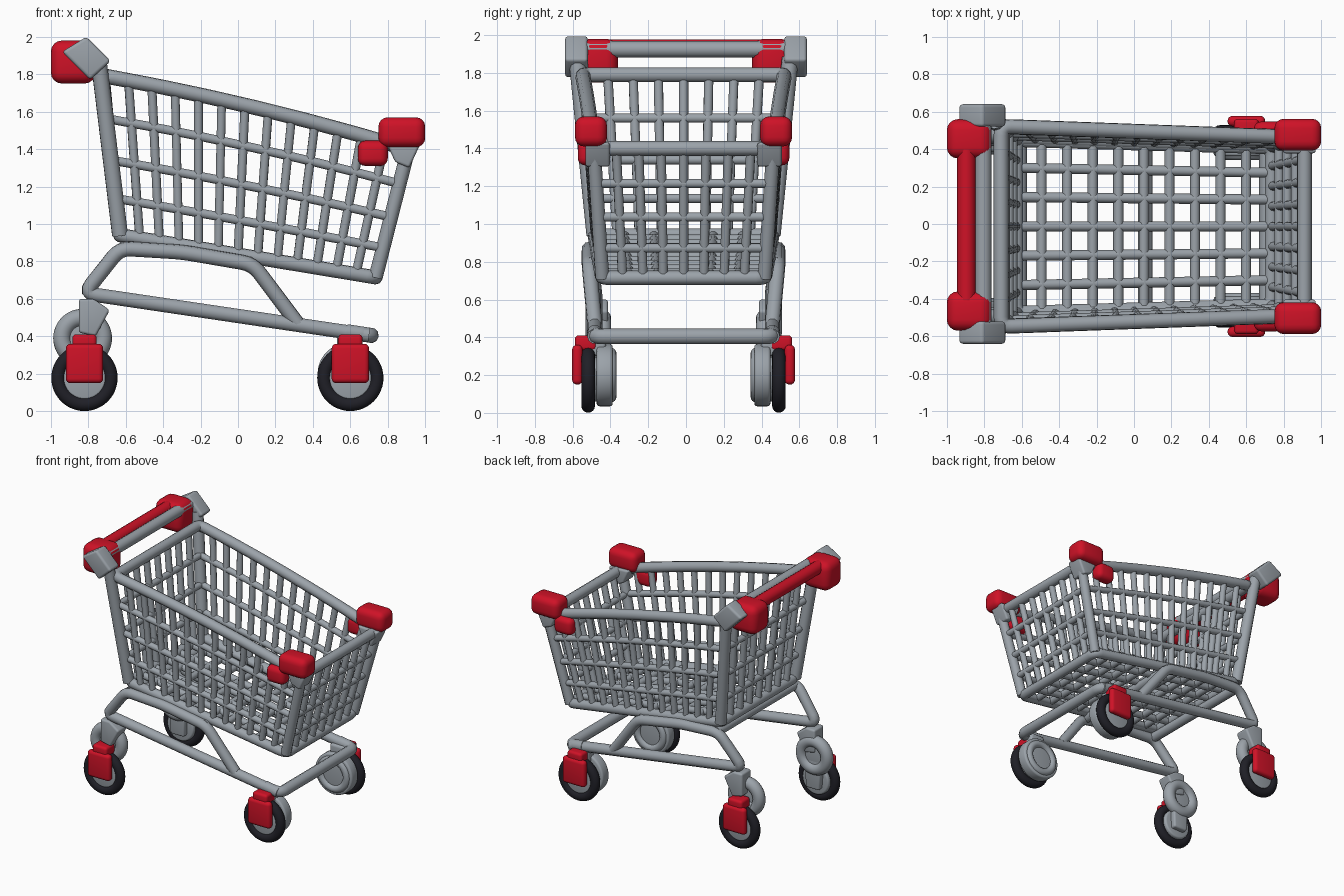
import bpy, bmesh, math
from mathutils import Vector, Matrix

if "Cube" in bpy.data.objects:
    bpy.data.objects.remove(bpy.data.objects["Cube"])

DY = -0.013  # basket and chassis sit a hair off centre


def material(name, rgb):
    m = bpy.data.materials.new(name)
    m.diffuse_color = (*rgb, 1)
    m.use_nodes = True
    m.node_tree.nodes["Principled BSDF"].inputs["Base Color"].default_value = m.diffuse_color
    return m


GREY = material("steel grey", (0.33, 0.365, 0.40))
RED = material("bright red", (0.62, 0.006, 0.02))
BLACK = material("tyre black", (0.014, 0.014, 0.02))


def finish(name, bm, mat):
    bmesh.ops.recalc_face_normals(bm, faces=bm.faces)
    me = bpy.data.meshes.new(name)
    bm.to_mesh(me)
    bm.free()
    ob = bpy.data.objects.new(name, me)
    bpy.context.collection.objects.link(ob)
    me.materials.append(mat)
    return ob


def fillet(pts, r, cyclic):
    """Round the corners of a point path."""
    pts = [Vector(p) for p in pts]
    n, out = len(pts), []
    for i, p in enumerate(pts):
        if not cyclic and i in (0, n - 1):
            out.append(p)
            continue
        a, b = pts[i - 1] - p, pts[(i + 1) % n] - p
        d = min(r, a.length * 0.45, b.length * 0.45)
        a, b = p + a.normalized() * d, p + b.normalized() * d
        for k in range(5):
            t = k / 4
            out.append(a * (1 - t) ** 2 + p * 2 * t * (1 - t) + b * t * t)
    return out


def tubes(name, paths, radius, mat=GREY, cyclic=False, bend=0.06, dy=DY):
    """One mesh made of round bars along the given paths."""
    cu = bpy.data.curves.new(name, 'CURVE')
    cu.dimensions = '3D'
    cu.bevel_depth = radius
    cu.bevel_resolution = 3
    cu.use_fill_caps = True
    for path in paths:
        pts = fillet(path, bend, cyclic)
        sp = cu.splines.new('POLY')
        sp.points.add(len(pts) - 1)
        for q, p in zip(sp.points, pts):
            q.co = (p.x, p.y + dy, p.z, 1)
        sp.use_cyclic_u = cyclic
    ob = bpy.data.objects.new(name, cu)
    bpy.context.collection.objects.link(ob)
    bpy.ops.object.select_all(action='DESELECT')
    ob.select_set(True)
    bpy.context.view_layer.objects.active = ob
    bpy.ops.object.convert(target='MESH')
    ob = bpy.context.view_layer.objects.active
    ob.data.materials.clear()
    ob.data.materials.append(mat)


def prism(name, profile, y0, y1, mat, bevel=0.02, dy=DY):
    """Extrude an x-z profile in y, round its edges, build on both sides."""
    for side, s in (("back", 1), ("front", -1)):
        bm = bmesh.new()
        a = [bm.verts.new((x, s * y0 + dy, z)) for x, z in profile]
        b = [bm.verts.new((x, s * y1 + dy, z)) for x, z in profile]
        bm.faces.new(a)
        bm.faces.new(b[::-1])
        for i in range(len(a)):
            j = (i + 1) % len(a)
            bm.faces.new((a[i], b[i], b[j], a[j]))
        bmesh.ops.recalc_face_normals(bm, faces=bm.faces)
        bmesh.ops.bevel(bm, geom=bm.edges[:], offset=bevel, segments=4,
                        profile=0.5, affect='EDGES', clamp_overlap=True)
        finish(f"{name}_{side}", bm, mat)


def block(name, x0, x1, z0, z1, y0, y1, mat=RED, bevel=0.04, dy=DY):
    prism(name, [(x0, z0), (x1, z0), (x1, z1), (x0, z1)], y0, y1, mat, bevel, dy)


def disc(name, x, z, r, y0, y1, mat):
    for side, s in (("back", 1), ("front", -1)):
        bm = bmesh.new()
        m = Matrix.Translation((x, s * (y0 + y1) / 2 + DY, z)) @ Matrix.Rotation(math.pi / 2, 4, 'X')
        bmesh.ops.create_cone(bm, cap_ends=True, segments=40, radius1=r, radius2=r,
                              depth=y1 - y0, matrix=m)
        rim = [e for e in bm.edges if all(len(f.verts) > 4 for f in e.link_faces[:1])
               or any(len(f.verts) > 4 for f in e.link_faces)]
        bmesh.ops.bevel(bm, geom=rim, offset=0.015, segments=3, profile=0.5, affect='EDGES')
        finish(f"{name}_{side}", bm, mat)


def ring(name, x, z, y, major, minor, mat):
    for side, s in (("back", 1), ("front", -1)):
        bpy.ops.mesh.primitive_torus_add(
            location=(x, s * y + DY, z), rotation=(math.pi / 2, 0, 0), major_radius=major,
            minor_radius=minor, major_segments=48, minor_segments=16)
        ob = bpy.context.object
        ob.name = f"{name}_{side}"
        ob.data.materials.append(mat)


# Basket shape: u runs rear to front, v bottom to top, w across (-1..1)
def basket(u, v, w):
    top = Vector((-0.71 + 1.62 * u, w * (0.535 - 0.06 * u), 1.79 - 0.39 * u + 0.1 * u * (1 - u)))
    low = Vector((-0.63 + 1.365 * u, w * (0.47 - 0.04 * u), 0.94 - 0.225 * u))
    return low.lerp(top, v)


SIDES = (1, -1)
STEPS = [i / 6 for i in range(7)]
ROWS = (0.23, 0.47, 0.73)

# Basket outline tubes
rim = [basket(u, 1, 1) for u in STEPS] + [basket(u, 1, -1) for u in STEPS[::-1]]
tubes("basket_rim", [rim], 0.04, cyclic=True, bend=0.05)
tubes("basket_bottom_rail", [[basket(0, 0, 1), basket(1, 0, 1), basket(1, 0, -1), basket(0, 0, -1)]],
      0.038, cyclic=True, bend=0.05)
tubes("basket_front_posts", [[basket(1, 0, s), basket(1, 1, s)] for s in SIDES], 0.038)
tubes("basket_rear_posts", [[basket(0, 0, s), (-0.745, s * 0.565, 1.88)] for s in SIDES], 0.044)

# Basket wire grids
tubes("side_upright_wires", [[basket(i / 13, 0, s), basket(i / 13, 1, s)]
                             for s in SIDES for i in range(1, 13)], 0.024)
tubes("side_long_wires", [[basket(u, v, s) for u in STEPS] for s in SIDES for v in ROWS], 0.025)
tubes("end_upright_wires", [[basket(u, 0, -1 + i / 4), basket(u, 1, -1 + i / 4)]
                            for u in (0, 1) for i in range(1, 8)], 0.025)
tubes("end_cross_wires", [[basket(u, v, -1), basket(u, v, 1)] for u in (0, 1) for v in ROWS], 0.025)
tubes("floor_long_wires", [[basket(0, 0, w / 3), basket(1, 0, w / 3)] for w in range(-2, 3)]
      + [[basket(0, 0, 0.96 * s), basket(1, 0, 0.96 * s)] for s in SIDES], 0.027)
tubes("floor_cross_wires", [[basket(i / 10, 0, -1), basket(i / 10, 0, 1)] for i in range(1, 10)], 0.027)

# Handle with end blocks and brackets
tubes("handle_support_bar", [[(-0.805, -0.56, 1.925), (-0.805, 0.56, 1.925)]], 0.045, dy=0)
tubes("handle_grip", [[(-0.895, -0.45, 1.93), (-0.895, 0.45, 1.93)]], 0.05, RED, dy=0)
block("handle_end_block", -1.0, -0.76, 1.75, 1.98, 0.355, 0.565, bevel=0.06, dy=-0.005)
prism("handle_bracket", [(-0.94, 1.92), (-0.81, 2.0), (-0.68, 1.87), (-0.79, 1.77)],
      0.52, 0.64, GREY, 0.018, dy=0)

# Front corner brackets and bumpers
prism("front_corner_bracket", [(0.79, 1.44), (0.975, 1.43), (0.915, 1.30), (0.84, 1.33)],
      0.39, 0.52, GREY, 0.015)
block("front_bumper", 0.75, 1.0, 1.41, 1.57, 0.405, 0.575, bevel=0.05)
block("side_bumper", 0.64, 0.80, 1.31, 1.445, 0.455, 0.56, bevel=0.04)

# Chassis
tubes("chassis_lower_rail", [[(0.70, 0.47, 0.405), (-0.82, 0.47, 0.63), (-0.63, 0.50, 0.87),
                              (-0.3, 0.50, 0.85), (0.08, 0.50, 0.785), (0.32, 0.47, 0.465)]], 0.04)
tubes("chassis_lower_rail_front", [[(0.70, -0.47, 0.405), (-0.82, -0.47, 0.63), (-0.63, -0.50, 0.87),
                                    (-0.3, -0.50, 0.85), (0.08, -0.50, 0.785), (0.32, -0.47, 0.465)]], 0.04)
tubes("chassis_front_crossbar", [[(0.58, -0.47, 0.425), (0.71, -0.47, 0.405),
                                  (0.71, 0.47, 0.405), (0.58, 0.47, 0.425)]], 0.042)
tubes("chassis_upper_crossbars", [[(x, -0.5, z), (x, 0.5, z)]
                                  for x, z in ((-0.61, 0.87), (0.06, 0.79))], 0.038)

# Rear casters: housing ring and fork above the wheel
ring("rear_caster_ring", -0.83, 0.39, 0.43, 0.11, 0.047, GREY)
disc("rear_caster_plate", -0.83, 0.39, 0.12, 0.41, 0.45, GREY)
prism("rear_caster_fork", [(-0.85, 0.60), (-0.77, 0.60), (-0.685, 0.54), (-0.76, 0.40), (-0.85, 0.42)],
      0.40, 0.52, GREY, 0.015)
prism("rear_axle_arm", [(-0.90, 0.36), (-0.75, 0.36), (-0.76, 0.12), (-0.88, 0.12)],
      0.41, 0.47, GREY, 0.015)

# Front casters: round housing inside the wheel
disc("front_caster_housing", 0.59, 0.20, 0.165, 0.375, 0.46, GREY)
ring("front_caster_ring", 0.59, 0.20, 0.385, 0.115, 0.03, GREY)
block("front_caster_stem", 0.53, 0.66, 0.30, 0.42, 0.41, 0.50, GREY, 0.02)

# Wheels with red covers
for end, x in (("rear", -0.82), ("front", 0.60)):
    ring(f"{end}_tyre", x, 0.178, 0.505, 0.141, 0.036, BLACK)
    disc(f"{end}_hub", x, 0.178, 0.118, 0.45, 0.525, GREY)
    block(f"{end}_wheel_cover", x - 0.10, x + 0.10, 0.15, 0.36, 0.535, 0.59, bevel=0.025)
    block(f"{end}_cover_neck", x - 0.065, x + 0.065, 0.33, 0.41, 0.46, 0.575, bevel=0.02)

# Smooth shading with crisp edges kept
bpy.ops.object.select_all(action='SELECT')
bpy.context.view_layer.objects.active = bpy.context.selected_objects[0]
bpy.ops.object.shade_smooth_by_angle(angle=math.radians(40))
